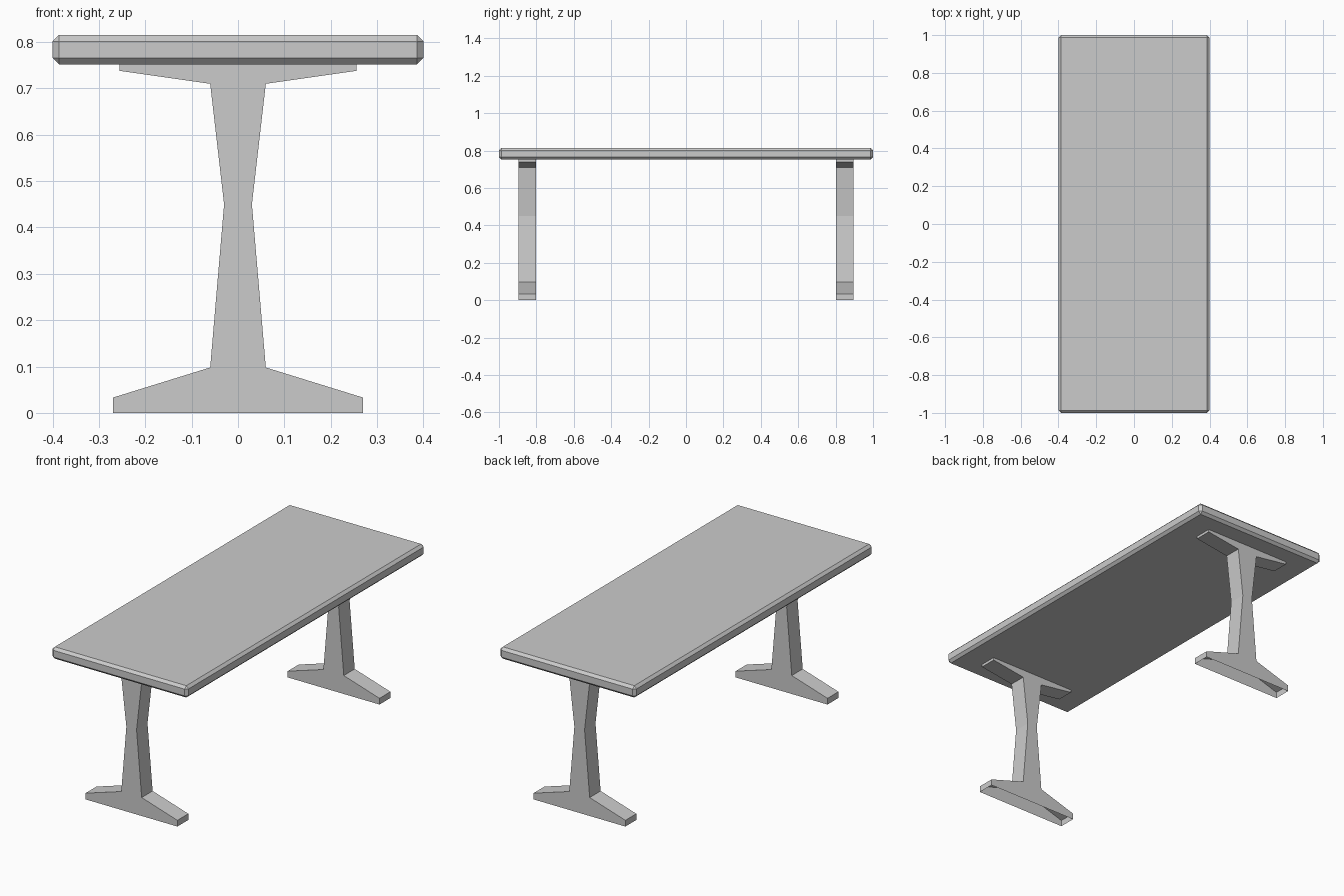
import bpy, bmesh

if "Cube" in bpy.data.objects:
    bpy.data.objects.remove(bpy.data.objects["Cube"])


def make_object(name, bm):
    bmesh.ops.recalc_face_normals(bm, faces=bm.faces)
    mesh = bpy.data.meshes.new(name)
    bm.to_mesh(mesh)
    bm.free()
    obj = bpy.data.objects.new(name, mesh)
    bpy.context.collection.objects.link(obj)
    return obj


# Table top: slab with chamfered edges
Z0, Z1 = 0.752, 0.815
bm = bmesh.new()
bmesh.ops.create_cube(bm, size=1)
bmesh.ops.scale(bm, vec=(0.8, 2.0, Z1 - Z0), verts=bm.verts)
bmesh.ops.translate(bm, vec=(0, 0, (Z0 + Z1) / 2), verts=bm.verts)
bmesh.ops.bevel(bm, geom=bm.edges[:], offset=0.0135, offset_type='OFFSET',
                segments=1, affect='EDGES')
make_object("table_top", bm)

# Trestle legs: waisted profile with splayed foot, open underneath and on top
HALF = [(0.27, 0.0), (0.27, 0.033), (0.06, 0.098), (0.03, 0.45),
        (0.06, 0.71), (0.256, 0.738), (0.256, Z0)]
PROFILE = HALF + [(-x, z) for x, z in reversed(HALF)]


def trestle_leg(name, y0, y1):
    bm = bmesh.new()
    a = [bm.verts.new((x, y0, z)) for x, z in PROFILE]
    b = [bm.verts.new((x, y1, z)) for x, z in PROFILE]
    n, h = len(PROFILE), len(HALF)
    for i in range(n - 1):
        if i != h - 1:
            bm.faces.new((a[i], a[i + 1], b[i + 1], b[i]))
    for ring in (a, b):
        bm.faces.new(ring)
    make_object(name, bm)


trestle_leg("front_leg", -0.895, -0.803)
trestle_leg("back_leg", 0.803, 0.895)
